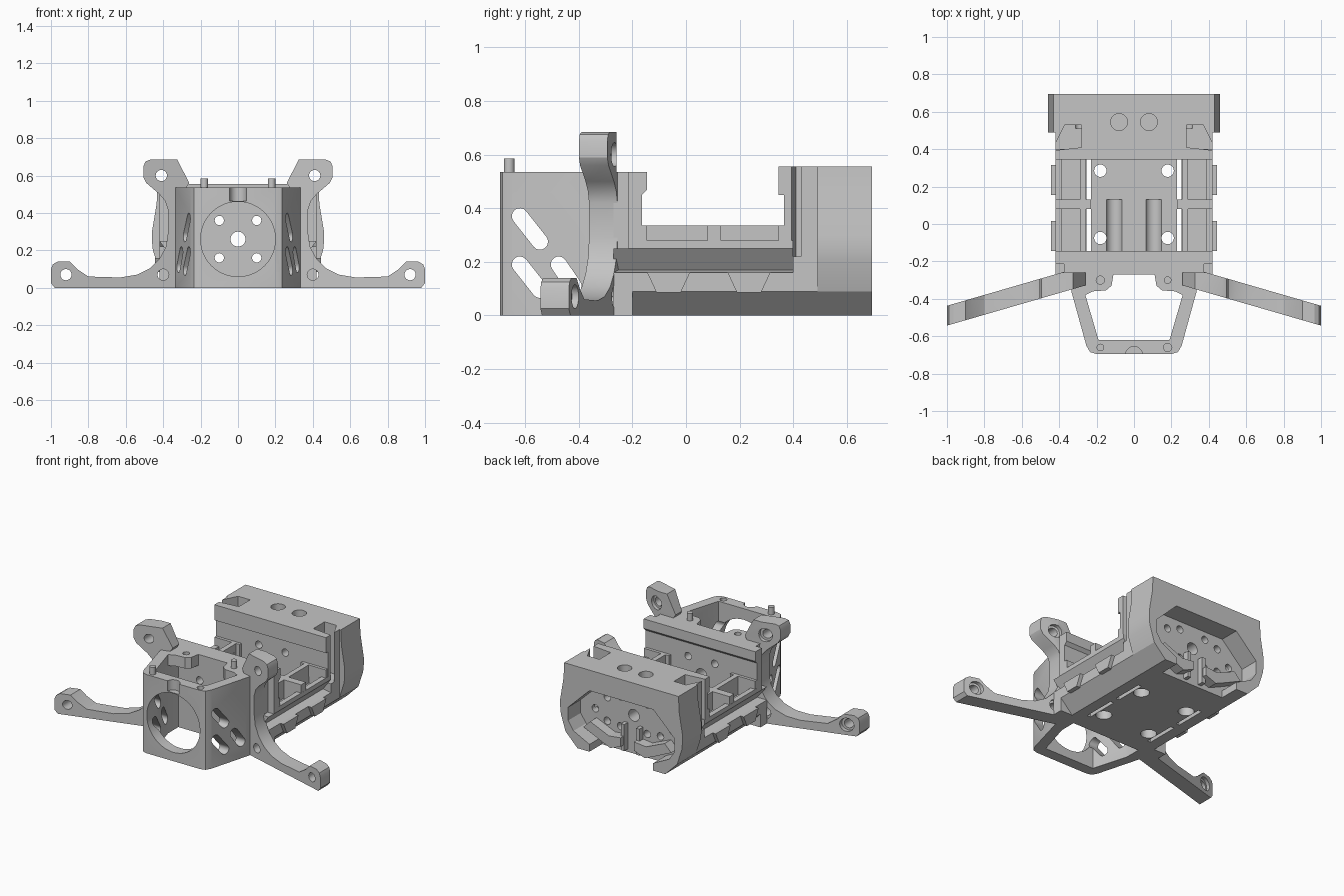
import bpy, bmesh
from math import sin, cos, pi, radians
from mathutils import Vector

if "Cube" in bpy.data.objects:
    bpy.data.objects.remove(bpy.data.objects["Cube"], do_unlink=True)

grey = bpy.data.materials.new("printed_grey")
grey.use_nodes = True
colour = (0.56, 0.56, 0.56, 1)
grey.diffuse_color = colour
grey.node_tree.nodes["Principled BSDF"].inputs["Base Color"].default_value = colour

AXES = {
    "x": lambda a, b, h: Vector((h, a, b)),
    "y": lambda a, b, h: Vector((a, h, b)),
    "z": lambda a, b, h: Vector((a, b, h)),
}


def prism(name, pts, lo, hi, axis, warp=None):
    """Extrude a closed outline along an axis, with an optional point warp."""
    bm = bmesh.new()
    rings = []
    for h in (lo, hi):
        ring = [AXES[axis](a, b, h) for a, b in pts]
        rings.append([bm.verts.new(warp(p) if warp else p) for p in ring])
    bm.faces.new(rings[0])
    bm.faces.new(rings[1])
    n = len(pts)
    for i in range(n):
        j = (i + 1) % n
        bm.faces.new((rings[0][i], rings[0][j], rings[1][j], rings[1][i]))
    bmesh.ops.recalc_face_normals(bm, faces=bm.faces)
    me = bpy.data.meshes.new(name)
    bm.to_mesh(me)
    bm.free()
    me.materials.append(grey)
    ob = bpy.data.objects.new(name, me)
    bpy.context.collection.objects.link(ob)
    return ob


def rect(a0, a1, b0, b1):
    return [(a0, b0), (a1, b0), (a1, b1), (a0, b1)]


def circle(a, b, r, n=32):
    return [(a + r * cos(2 * pi * i / n), b + r * sin(2 * pi * i / n)) for i in range(n)]


def stadium(p, q, r, n=8):
    p, q = Vector(p), Vector(q)
    d = (q - p).normalized()
    side = Vector((-d.y, d.x))
    arc = [(-d * sin(pi * i / n) + side * cos(pi * i / n)) * r for i in range(n + 1)]
    return [tuple(p + v) for v in arc] + [tuple(q - v) for v in arc]


def symmetric(half):
    """Complete an outline from its +x half."""
    return half + [(-a, b) for a, b in reversed(half)]


def flip(pts, s):
    return [(a * s, b) for a, b in pts]


def cut(ob, *tools):
    """Subtract (outline, low, high, axis, optional warp) prisms from an object."""
    for tool in tools:
        cutter = prism("cutter", *tool)
        cutter.hide_render = True
        mod = ob.modifiers.new("cut", "BOOLEAN")
        mod.operation, mod.solver, mod.object = "DIFFERENCE", "EXACT", cutter
        bpy.context.view_layer.update()
        graph = bpy.context.evaluated_depsgraph_get()
        me = bpy.data.meshes.new_from_object(ob.evaluated_get(graph))
        ob.modifiers.clear()
        ob.data = me
        bpy.data.objects.remove(cutter, do_unlink=True)


SIDES = (1, -1)
# Mounting pattern that runs through the body from front to back
bolt_line = [(circle(0, 0.26, 0.04), -0.4, 0.8, "y")]
bolt_line += [(circle(s * 0.1, z, 0.025, 16), -0.4, 0.8, "y") for s in SIDES for z in (0.16, 0.36)]

# Front housing: tapered open shell with round window and slanted slots
front = prism("front_housing", symmetric([(0.2, -0.695), (0.235, -0.685), (0.255, -0.65),
              (0.335, -0.36), (0.335, -0.2)]), 0, 0.535, "z")
well = symmetric([(0.19, -0.62), (0.26, -0.38), (0.22, -0.36), (0.15, -0.355),
                  (0.12, -0.33), (0.11, -0.27)])
lower_well = symmetric([(0.19, -0.62), (0.26, -0.38), (0.26, -0.26)])
cut(front, (well, 0.3, 0.7, "z"), (lower_well, -0.1, 0.46, "z"),
    (circle(0, 0.26, 0.2, 48), -0.8, -0.5, "y"),
    (circle(0, -0.7, 0.045), 0.465, 0.6, "z"),
    *[(stadium(p, q, 0.03), -0.5, 0.5, "x") for p, q in (
        ((-0.62, 0.37), (-0.545, 0.275)), ((-0.62, 0.19), (-0.545, 0.095)),
        ((-0.475, 0.19), (-0.42, 0.11)))],
    *bolt_line)

# Bulkhead with an overhanging lip above the bay
side_groove = [(0.42, 0.16), (0.36, 0.17), (0.42, 0.25), (0.5, 0.25), (0.5, 0.16)]
bulkhead = prism("bulkhead", [(-0.27, 0), (-0.27, 0.535), (-0.145, 0.535), (-0.145, 0.47),
                 (-0.165, 0.45), (-0.165, 0)], -0.42, 0.42, "x")
for s in SIDES:
    cut(bulkhead, (flip(rect(0.375, 0.5, -0.3, -0.215), s), 0.25, 0.6, "z"),
        (flip([(0.32, -0.01), (0.5, -0.01), (0.5, 0.17)], s), -0.2, 0, "y"),
        (flip(side_groove, s), -0.3, 0, "y"))
cut(bulkhead, *bolt_line)

# Deck: chamfered tray with a side groove, pockets and fixing holes
deck = prism("deck", symmetric([(0.33, 0), (0.42, 0.09), (0.42, 0.16), (0.36, 0.17),
             (0.42, 0.25), (0.42, 0.28)]), -0.2, 0.4, "y")
bays = ((-0.145, 0.08), (0.13, 0.35))
cut(deck, (rect(-0.23, 0.23, -0.165, 0.365), 0.134, 0.5, "z"),
    *[(flip(rect(0.29, 0.385, y0, y1), s), 0.21, 0.5, "z") for s in SIDES for y0, y1 in bays],
    *[(flip(rect(0.23, 0.255, y0, y1), s), -0.1, 0.5, "z") for s in SIDES for y0, y1 in bays],
    *[(circle(s * 0.105, 0.15, 0.045), -0.16, 0.13, "y") for s in SIDES],
    *[(circle(s * 0.18, y, r), -0.1, h, "z") for s in SIDES for y in (-0.075, 0.285)
      for r, h in ((0.05, 0.09), (0.033, 0.5))],
    *bolt_line)

# Tray ribs and the tabs on the outer rails
for s, side in zip(SIDES, ("left", "right")):
    for k, (y0, y1) in enumerate(bays, 1):
        prism(f"{side}_inner_rib_{k}", flip(rect(0.256, 0.29, y0, y1), s), 0.2, 0.335, "z")
    for k, (y0, y1) in enumerate(((-0.17, -0.145), (0.08, 0.13), (0.345, 0.37)), 1):
        prism(f"{side}_cross_rib_{k}", flip(rect(0.23, 0.419, y0, y1), s), 0.255, 0.335, "z")
    for k, y in enumerate((-0.065, 0.235), 1):
        tab = [(y - 0.08, 0.16), (y - 0.045, 0.085), (y + 0.045, 0.085), (y + 0.08, 0.16)]
        prism(f"{side}_rail_tab_{k}", tab, s * 0.4, s * 0.445, "x")

# Rear housing: core block plus a wider outer shell
core = prism("rear_core", symmetric([(0.33, 0), (0.42, 0.09), (0.42, 0.555)]), 0.345, 0.5, "y")
shell = prism("rear_shell", symmetric([(0.33, 0), (0.42, 0.09), (0.455, 0.2), (0.46, 0.25),
              (0.46, 0.3), (0.435, 0.45), (0.43, 0.555)]), 0.49, 0.695, "y")
corner = [(0.28, 0.53), (0.37, 0.53), (0.42, 0.43), (0.5, 0.42), (0.5, 0.385), (0.28, 0.41)]
corners = [(flip(corner, s), 0.22, 0.7, "z") for s in SIDES]
cut(core, (rect(0.3, 0.365, 0.1, 0.45), -0.5, 0.5, "x"), *corners, *bolt_line,
    *[(flip(side_groove, s), 0.3, 0.4, "y") for s in SIDES])
recess = symmetric([(0.24, -0.1), (0.24, 0.05), (0.36, 0.11), (0.4, 0.17), (0.4, 0.26),
                    (0.24, 0.415)])
cut(shell, (recess, 0.56, 0.8, "y"),
    *[(circle(s * 0.08, 0.545, 0.045), 0.47, 0.7, "z") for s in SIDES],
    *[(circle(s * x, z, 0.025, 20), 0.51, 0.7, "y") for s in SIDES
      for x, z in ((0.2, 0.33), (0.29, 0.23), (0.2, 0.17))],
    *corners, *bolt_line)

# Braces inside the rear recess
for s, side in zip(SIDES, ("left", "right")):
    prism(f"{side}_rear_brace", flip([(0.05, 0.06), (0.13, 0.03), (0.2, 0.06), (0.33, 0.12),
          (0.28, 0.17), (0.14, 0.11), (0.05, 0.12)], s), 0.54, 0.63, "y")
    prism(f"{side}_rear_guide", flip(rect(0.045, 0.07, 0.02, 0.2), s), 0.54, 0.6, "y")

# Swept arms: one outline holds the foot, the curved brace and the upper hook
arm_outline = [
    (0.26, 0), (0.98, 0), (1, 0.025), (1, 0.1), (0.99, 0.125), (0.965, 0.14), (0.9, 0.14),
    (0.86, 0.1), (0.8, 0.06), (0.63, 0.055), (0.54, 0.07), (0.47, 0.105), (0.42, 0.155),
    (0.385, 0.22), (0.375, 0.29), (0.375, 0.42), (0.39, 0.465), (0.42, 0.5), (0.49, 0.56),
    (0.505, 0.59), (0.505, 0.65), (0.495, 0.675), (0.47, 0.685), (0.325, 0.685), (0.26, 0.56),
    (0.3, 0.5), (0.325, 0.42), (0.325, 0.25), (0.29, 0.15)]


def sweep(p):
    return Vector((p.x, p.y - 0.322 - 0.29 * (abs(p.x) - 0.42), p.z))


for s, side in zip(SIDES, ("left", "right")):
    arm = prism(f"{side}_arm", flip(arm_outline, s), -0.053, 0.053, "y", sweep)
    for x, z in ((0.92, 0.07), (0.4, 0.07), (0.41, 0.6)):
        for r, y0 in ((0.03, -0.2), (0.045, 0.028)):
            cut(arm, (flip(circle(x, z, r, 24), s), y0, 0.2, "y", sweep))
    # Flat back of the hook
    cut(arm, (rect(-1, 1, -0.26, -0.1), 0.535, 0.8, "z"))

# Locating pegs on opposite corners, sockets on the others
for k, (x, y) in enumerate(((-0.18, -0.66), (0.18, -0.3)), 1):
    prism(f"locating_peg_{k}", circle(x, y, 0.02, 20), 0.5, 0.585, "z")
    cut(front, (circle(-x, y, 0.022, 20), 0.48, 0.6, "z"))

# Smooth round walls while keeping machined edges crisp
for ob in bpy.context.collection.objects:
    if ob.type == "MESH" and grey.name in ob.data.materials:
        ob.data.shade_smooth()
        ob.data.set_sharp_from_angle(angle=radians(25))
